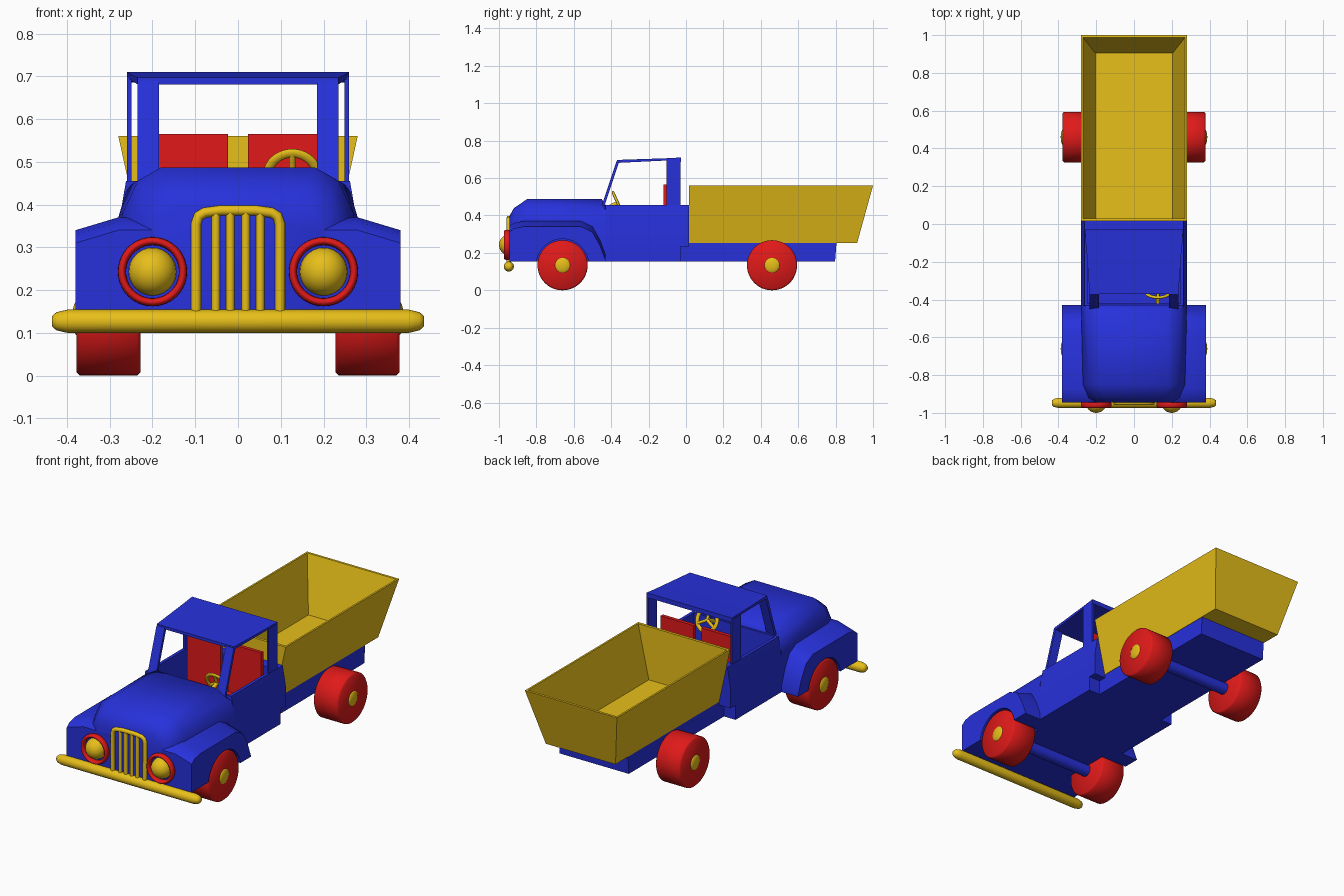
import bpy, bmesh, math
from mathutils import Vector, Matrix

if "Cube" in bpy.data.objects:
    bpy.data.objects.remove(bpy.data.objects["Cube"])


def material(name, rgb):
    m = bpy.data.materials.new(name)
    m.diffuse_color = (*rgb, 1)
    m.use_nodes = True
    m.node_tree.nodes["Principled BSDF"].inputs["Base Color"].default_value = m.diffuse_color
    return m


BLUE = material("blue", (0.02, 0.03, 0.70))
RED = material("red", (0.75, 0.01, 0.01))
YELLOW = material("yellow", (0.80, 0.52, 0.01))


def finish(bm, name, mat, angle=35):
    bmesh.ops.recalc_face_normals(bm, faces=bm.faces)
    me = bpy.data.meshes.new(name)
    bm.to_mesh(me)
    bm.free()
    ob = bpy.data.objects.new(name, me)
    bpy.context.collection.objects.link(ob)
    if mat:
        me.materials.append(mat)
    me.shade_smooth()
    me.set_sharp_from_angle(angle=math.radians(angle))
    return ob


def loft(name, rings, mat, angle=35):
    """Skin a list of equal-length point rings and cap both ends."""
    bm = bmesh.new()
    vs = [[bm.verts.new(p) for p in r] for r in rings]
    n = len(rings[0])
    for a, b in zip(vs, vs[1:]):
        for i in range(n):
            j = (i + 1) % n
            bm.faces.new((a[i], a[j], b[j], b[i]))
    bm.faces.new(vs[0])
    bm.faces.new(vs[-1])
    return finish(bm, name, mat, angle)


def section(y, half):
    """Symmetric cross-section across x from right-hand (x, z) points."""
    return [(x, y, z) for x, z in half] + [(-x, y, z) for x, z in reversed(half)]


def rect(x0, x1, y0, y1, z):
    return [(x0, y0, z), (x1, y0, z), (x1, y1, z), (x0, y1, z)]


def box(name, x0, x1, y0, y1, z0, z1, mat):
    return loft(name, [rect(x0, x1, y0, y1, z0), rect(x0, x1, y0, y1, z1)], mat)


def rod(name, stations, centre, axis, mat, seg=32, angle=35):
    """Turned part: (radius, distance) stations along an axis."""
    q = Vector((0, 0, 1)).rotation_difference(Vector(axis))
    t = [2 * math.pi * i / seg for i in range(seg)]
    return loft(name, [[Vector(centre) + q @ Vector((r * math.cos(a), r * math.sin(a), d))
                        for a in t] for r, d in stations], mat, angle)


def ball(name, centre, scale, mat):
    bm = bmesh.new()
    bmesh.ops.create_uvsphere(bm, u_segments=24, v_segments=16, radius=1,
                              matrix=Matrix.LocRotScale(Vector(centre), None, Vector(scale)))
    return finish(bm, name, mat, 60)


def torus(name, centre, major, minor, depth, tilt, mat):
    """Ring facing -y, tilted about x."""
    bm = bmesh.new()
    rot = Matrix.Rotation(tilt, 3, 'X')
    n, k = 40, 12
    vs = []
    for i in range(n):
        a = 2 * math.pi * i / n
        for j in range(k):
            b = 2 * math.pi * j / k
            r = major + minor * math.cos(b)
            vs.append(bm.verts.new(Vector(centre) + rot @ Vector(
                (r * math.cos(a), depth * math.sin(b), r * math.sin(a)))))
    for i in range(n):
        for j in range(k):
            i2, j2 = (i + 1) % n, (j + 1) % k
            bm.faces.new((vs[i*k+j], vs[i2*k+j], vs[i2*k+j2], vs[i*k+j2]))
    return finish(bm, name, mat, 80)


def tube(name, pts, radius, mat):
    cu = bpy.data.curves.new(name, 'CURVE')
    cu.dimensions = '3D'
    cu.bevel_depth = radius
    cu.bevel_resolution = 3
    cu.use_fill_caps = True
    sp = cu.splines.new('POLY')
    sp.points.add(len(pts) - 1)
    for p, c in zip(sp.points, pts):
        p.co = (*c, 1)
    cu.materials.append(mat)
    ob = bpy.data.objects.new(name, cu)
    bpy.context.collection.objects.link(ob)
    return ob


def cut(ob, cutters, angle=35):
    for c in cutters:
        m = ob.modifiers.new("cut", 'BOOLEAN')
        m.object, m.operation, m.solver = c, 'DIFFERENCE', 'EXACT'
    dg = bpy.context.evaluated_depsgraph_get()
    me = bpy.data.meshes.new_from_object(ob.evaluated_get(dg))
    ob.modifiers.clear()
    ob.data = me
    me.set_sharp_from_angle(angle=math.radians(angle))


# Hood, tapering and rounding toward the nose
B = 0.155
hood = loft("hood", [section(y, [(w, B), (w, z1), (x2, z2), (x3, z3)]) for y, w, z1, x2, z2, x3, z3 in [
    (-0.945, 0.20, 0.34, 0.18, 0.375, 0.13, 0.395),
    (-0.92, 0.24, 0.36, 0.21, 0.42, 0.16, 0.44),
    (-0.85, 0.27, 0.38, 0.235, 0.455, 0.18, 0.487),
    (-0.45, 0.28, 0.37, 0.25, 0.447, 0.18, 0.487),
    (-0.43, 0.28, 0.37, 0.262, 0.43, 0.20, 0.455)]], BLUE, 50)

# Front fenders, one full-width form passing under the hood
fenders = loft("front_fenders", [section(y, [(0.38, B), (0.38, zi - 0.03), (0.28, zi)]) for y, zi in [
    (-0.945, 0.34), (-0.92, 0.36), (-0.87, 0.37), (-0.56, 0.37),
    (-0.50, 0.34), (-0.46, 0.27), (-0.43, 0.19)]], BLUE, 50)

# Wheel arches cut into hood and fenders
arches = [rod("arch_cutter", [(0.14, 0), (0.14, 0.2)], (s * 0.22, -0.66, 0.135), (s, 0, 0), None)
          for s in (1, -1)]
cut(hood, arches, 50)
cut(fenders, arches, 50)

# Open cab tub
cab = loft("cab", [section(y, [(0.28, b), (0.28, 0.35), (0.262, 0.455)])
                   for y, b in [(-0.431, B), (-0.03, B), (-0.029, 0.235), (0.015, 0.235)]], BLUE)
well = box("cab_cutter", -0.245, 0.245, -0.42, -0.045, 0.19, 0.6, None)
cut(cab, [well])
for c in arches + [well]:
    bpy.data.objects.remove(c)

# Roof, windshield posts and rear side panels
loft("roof", [section(y, [(w, z - t), (w, z)]) for y, w, z, t in [
    (-0.37, 0.235, 0.697, 0.016), (-0.105, 0.254, 0.706, 0.012), (-0.028, 0.26, 0.71, 0.025)]], BLUE)
for s in (1, -1):
    loft("windshield_post", [rect(s * 0.185, s * 0.235, -0.452, -0.436, 0.45),
                             rect(s * 0.185, s * 0.235, -0.372, -0.356, 0.69)], BLUE)
    box("rear_roof_panel", s * 0.249, s * 0.26, -0.105, -0.03, 0.45, 0.70, BLUE)

# Seats with back and cushion
for s in (1, -1):
    side = [(-0.12, 0.565), (-0.10, 0.565), (-0.10, 0.19), (-0.27, 0.19), (-0.27, 0.30), (-0.12, 0.30)]
    loft("seat", [[(s * x, y, z) for y, z in side] for x in (0.023, 0.225)], RED)

# Steering wheel, spokes and column
tilt = math.radians(24)
hub = Vector((0.127, -0.365, 0.467))
torus("steering_wheel", hub, 0.058, 0.011, 0.007, tilt, YELLOW)
for a in (90, 210, 330):
    d = Matrix.Rotation(tilt, 3, 'X') @ Vector((math.cos(math.radians(a)), 0, math.sin(math.radians(a))))
    tube("steering_spoke", [hub, hub + d * 0.058], 0.008, YELLOW)
tube("steering_column", [hub, hub + Vector((0, -0.075, -0.035))], 0.011, YELLOW)

# Chassis and cargo bed
loft("chassis", [rect(-0.21, 0.21, -0.05, 0.797, B), rect(-0.21, 0.21, -0.05, 0.805, 0.258)], BLUE)
loft("cargo_bed", [rect(-w, w, y0, y1, z) for w, y0, y1, z in [
    (0.212, 0.015, 0.915, 0.253), (0.28, 0.015, 1.0, 0.56),
    (0.27, 0.03, 0.987, 0.56), (0.205, 0.03, 0.905, 0.268)]], YELLOW)

# Wheels, hubs and axles
for y in (-0.66, 0.46):
    rod("axle", [(0.032, -0.24), (0.032, 0.24)], (0, y, 0.134), (1, 0, 0), BLUE, 20)
    for s in (1, -1):
        rod("wheel", [(0.126, 0), (0.134, 0.008), (0.134, 0.142), (0.126, 0.15)],
            (s * 0.228, y, 0.134), (s, 0, 0), RED, 48, 50)
        ball("hub", (s * 0.374, y, 0.134), (0.014, 0.042, 0.042), YELLOW)

# Headlights
for s in (1, -1):
    torus("headlight_ring", (s * 0.2, -0.956, 0.243), 0.0715, 0.0095, 0.018, 0, RED)
    ball("headlight_lens", (s * 0.2, -0.944, 0.243), (0.056, 0.056, 0.056), YELLOW)

# Grille frame and bars
half = [(0.098, 0.15), (0.098, 0.355), (0.092, 0.373), (0.078, 0.381), (0.04, 0.386)]
tube("grille_frame", section(-0.947, half), 0.012, YELLOW)
for x in (-0.052, -0.018, 0.018, 0.052):
    tube("grille_bar", [(x, -0.947, 0.15), (x, -0.947, 0.385)], 0.010, YELLOW)

# Front bumper with tapered ends
rod("bumper", [(0.012, -0.435), (0.021, -0.425), (0.027, -0.40),
               (0.027, 0.40), (0.021, 0.425), (0.012, 0.435)],
    (0, -0.947, 0.127), (1, 0, 0), YELLOW, 20, 50)
